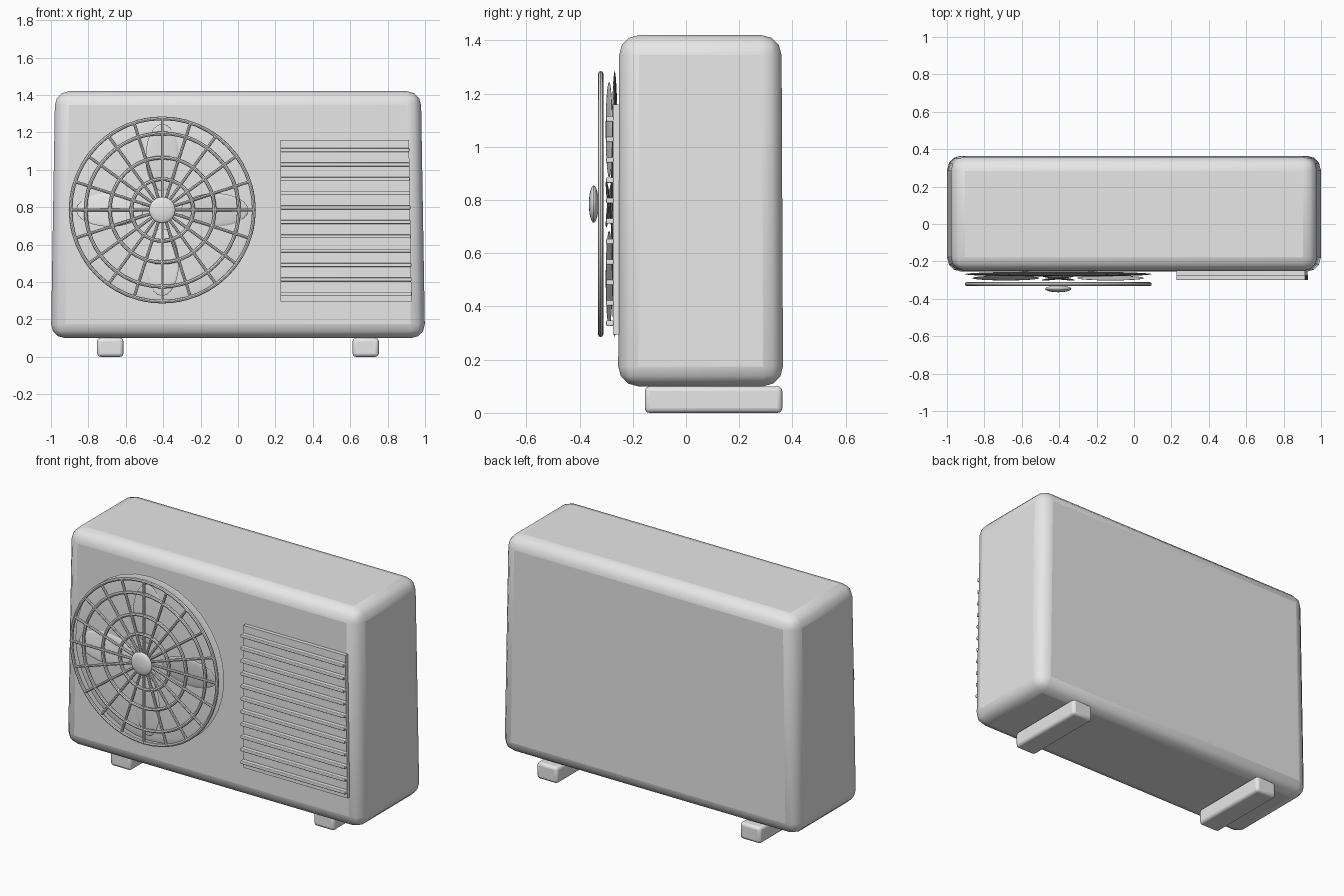
import bpy, bmesh, math
from mathutils import Matrix, Vector

cube = bpy.data.objects.get("Cube")
if cube:
    bpy.data.objects.remove(cube, do_unlink=True)

GREY = (0.8, 0.8, 0.8, 1)
mat = bpy.data.materials.new("light_grey")
mat.use_nodes = True
mat.diffuse_color = GREY
mat.node_tree.nodes["Principled BSDF"].inputs["Base Color"].default_value = GREY

FAN = Vector((-0.405, 0, 0.785))
FACE_FRONT = Matrix.Rotation(math.pi / 2, 4, "X")


def finish(name, bm, bevel=0, segments=3):
    bmesh.ops.recalc_face_normals(bm, faces=bm.faces)
    mesh = bpy.data.meshes.new(name)
    bm.to_mesh(mesh)
    bm.free()
    mesh.materials.append(mat)
    ob = bpy.data.objects.new(name, mesh)
    bpy.context.collection.objects.link(ob)
    bpy.ops.object.select_all(action="DESELECT")
    ob.select_set(True)
    bpy.context.view_layer.objects.active = ob
    if bevel:
        mod = ob.modifiers.new("rounded_edges", "BEVEL")
        mod.width = bevel
        mod.segments = segments
        mod.limit_method = "NONE"
    bpy.ops.object.shade_smooth_by_angle(angle=math.radians(40))
    return ob


def box(name, lo, hi, bevel=0, top_x=(0, 0), top_y=(0, 0)):
    """Box whose top corners may shift in x and y for a taper."""
    lo, hi = Vector(lo), Vector(hi)
    bm = bmesh.new()
    bmesh.ops.create_cube(bm, size=1)
    for v in bm.verts:
        right, back, top = (c > 0 for c in v.co)
        v.co = [hi[i] if v.co[i] > 0 else lo[i] for i in range(3)]
        if top:
            v.co.x += top_x[right]
            v.co.y += top_y[back]
    return finish(name, bm, bevel)


def torus(name, radius, tube, y):
    bm = bmesh.new()
    n, m = 48, 8
    rings = []
    for i in range(n):
        a = math.tau * i / n
        out = Vector((math.cos(a), 0, math.sin(a)))
        centre = FAN + Vector((0, y, 0)) + out * radius
        rings.append([bm.verts.new(centre + out * tube * math.cos(math.tau * j / m)
                                   + Vector((0, tube * math.sin(math.tau * j / m), 0)))
                      for j in range(m)])
    for i in range(n):
        for j in range(m):
            a, b = rings[i], rings[(i + 1) % n]
            k = (j + 1) % m
            bm.faces.new((a[j], b[j], b[k], a[k]))
    return finish(name, bm)


def ellipsoid(name, radius, half_depth, y):
    bm = bmesh.new()
    bmesh.ops.create_uvsphere(bm, u_segments=32, v_segments=16, radius=1)
    bm.transform(Matrix.Translation(FAN + Vector((0, y, 0))) @ FACE_FRONT
                 @ Matrix.Diagonal((radius, radius, half_depth, 1)))
    return finish(name, bm)


# Cabinet, slightly tapered towards the top
box("cabinet", (-1, -0.255, 0.1), (1, 0.365, 1.42), 0.075, (0.022, -0.022), (0.004, -0.006))

# Feet
for side, x in (("right", -0.683), ("left", 0.683)):
    box(side + "_foot", (x - 0.07, -0.155, 0), (x + 0.07, 0.362, 0.1), 0.018)

# Fan backing disc and hub
ellipsoid("fan_backing", 0.5, 0.014, -0.268)
ellipsoid("fan_hub", 0.07, 0.018, -0.347)

# Fan blades: thin, tilted leaves
for i in range(4):
    bm = bmesh.new()
    bmesh.ops.create_uvsphere(bm, u_segments=20, v_segments=12, radius=1)
    bm.transform(Matrix.Translation(FAN + Vector((0, -0.289, 0)))
                 @ Matrix.Rotation(math.pi / 2 * i, 4, "Y")
                 @ Matrix.Translation((0, 0, 0.28))
                 @ Matrix.Rotation(math.radians(7), 4, "Z")
                 @ Matrix.Diagonal((0.09, 0.007, 0.18, 1)))
    finish(f"fan_blade_{i + 1}", bm)

# Guard rings
for i, radius in enumerate((0.165, 0.28, 0.41, 0.49)):
    torus(f"guard_ring_{i + 1}", radius, 0.01, -0.321)

# Guard spokes
bm = bmesh.new()
for i in range(20):
    place = (Matrix.Translation(FAN + Vector((0, -0.323, 0)))
             @ Matrix.Rotation(math.tau * i / 20, 4, "Y")
             @ Matrix.Translation((0, 0, 0.245)))
    bmesh.ops.create_cone(bm, cap_ends=True, segments=8, radius1=0.008,
                          radius2=0.008, depth=0.49, matrix=place)
finish("guard_spokes", bm)

# Vent panel with horizontal slats
box("vent_panel", (0.228, -0.275, 0.295), (0.928, -0.25, 1.16), 0, (0, -0.014))
for i in range(11):
    z = 0.337 + 0.0768 * i
    right = 0.93 - 0.0014 * i
    box(f"vent_slat_{i + 1}", (0.226, -0.3, z - 0.01), (right, -0.272, z + 0.01), 0.004)
